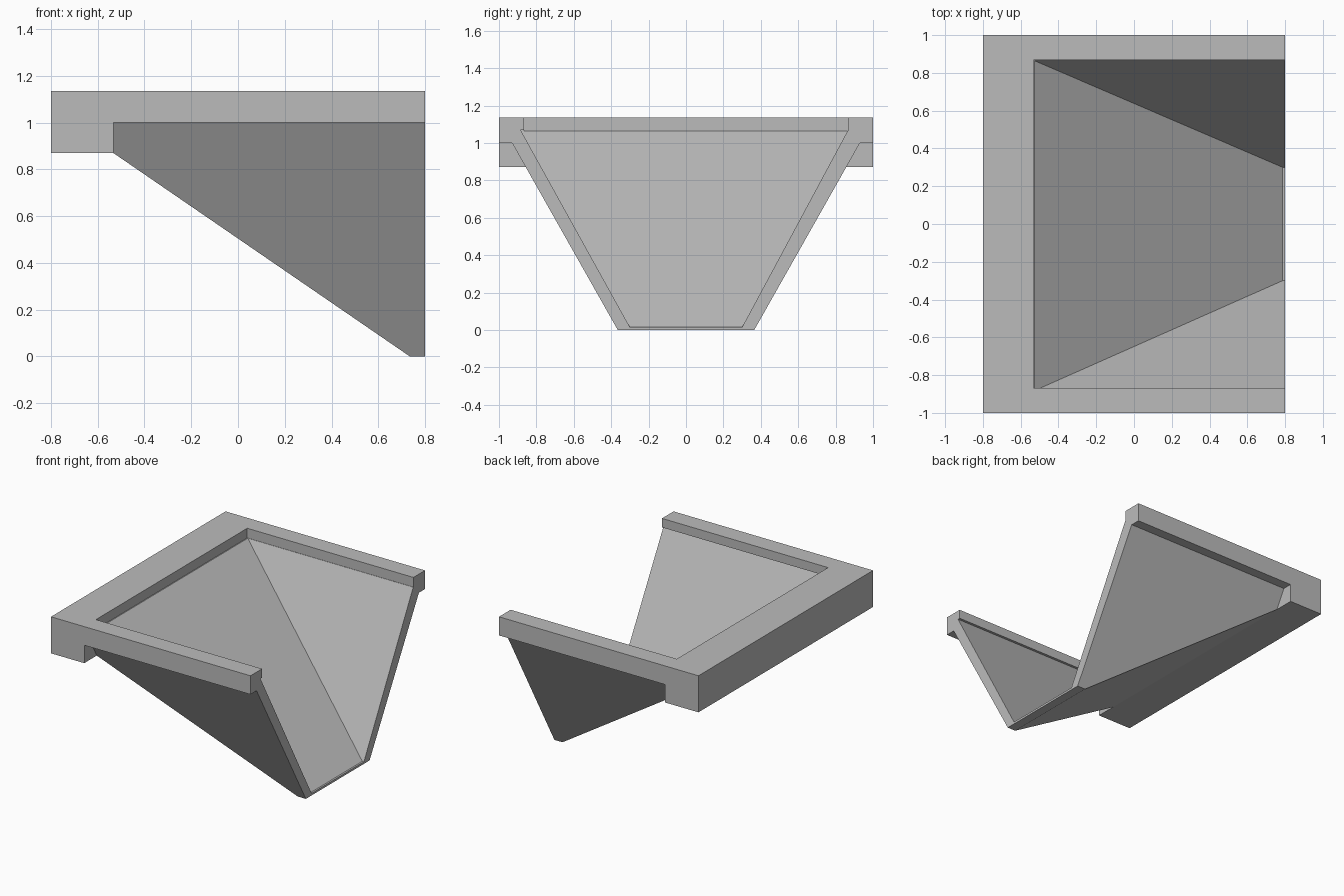
import bpy
import bmesh

default = bpy.data.objects.get("Cube")
if default:
    bpy.data.objects.remove(default, do_unlink=True)

# Single grey plastic
grey = bpy.data.materials.new("grey_plastic")
grey.use_nodes = True
colour = (0.5, 0.5, 0.5, 1)
grey.diffuse_color = colour
grey.node_tree.nodes["Principled BSDF"].inputs["Base Color"].default_value = colour


def solid(name, points):
    """Flat-faced convex solid through the given corners."""
    bm = bmesh.new()
    for p in points:
        bm.verts.new(p)
    bmesh.ops.convex_hull(bm, input=bm.verts[:])
    bmesh.ops.dissolve_limit(bm, angle_limit=0.002, verts=bm.verts[:], edges=bm.edges[:])
    bmesh.ops.recalc_face_normals(bm, faces=bm.faces[:])
    mesh = bpy.data.meshes.new(name)
    bm.to_mesh(mesh)
    bm.free()
    mesh.materials.append(grey)
    obj = bpy.data.objects.new(name, mesh)
    bpy.context.collection.objects.link(obj)
    return obj


def box(name, xs, ys, zs):
    return solid(name, [(x, y, z) for x in xs for y in ys for z in zs])


def combine(target, other, operation):
    """Apply a boolean and discard the second solid."""
    mod = target.modifiers.new(operation, 'BOOLEAN')
    mod.object, mod.operation, mod.solver = other, operation, 'EXACT'
    bpy.context.view_layer.objects.active = target
    bpy.ops.object.modifier_apply(modifier=mod.name)
    bpy.data.objects.remove(other, do_unlink=True)


back, end, top = -0.533, 0.8, 1.135   # inner rim, open end, rim height
inner = 0.867                         # half width of the opening


def outer_y(z):
    return 0.365 + 0.565 * z


# Chute body: sloping floor, leaning sides
profile = [(back, 0.87), (back, 1.065), (0.735, 0), (end, 0), (end, 1.065)]
chute = solid("hopper_chute", [(x, s * outer_y(z), z) for x, z in profile for s in (-1, 1)])

# Frame around the top: deep end bar and two shallow rails
combine(chute, box("end_bar", (-end, back), (-1, 1), (0.87, top)), 'UNION')
for name, side in (("front_rail", -1), ("back_rail", 1)):
    rail = box(name, (back - 0.1, end), (side * inner, side), (1.0, top))
    combine(chute, rail, 'UNION')

# Hollow interior, slightly undercutting the front rail
hollow = [(back, -0.885, 1.07), (back, inner, 1.07), (1, -0.885, 1.07), (1, inner, 1.07)]
hollow += [(x, s * 0.3, 0.015) for x in (0.787, 1) for s in (-1, 1)]
combine(chute, solid("hollow", hollow), 'DIFFERENCE')
